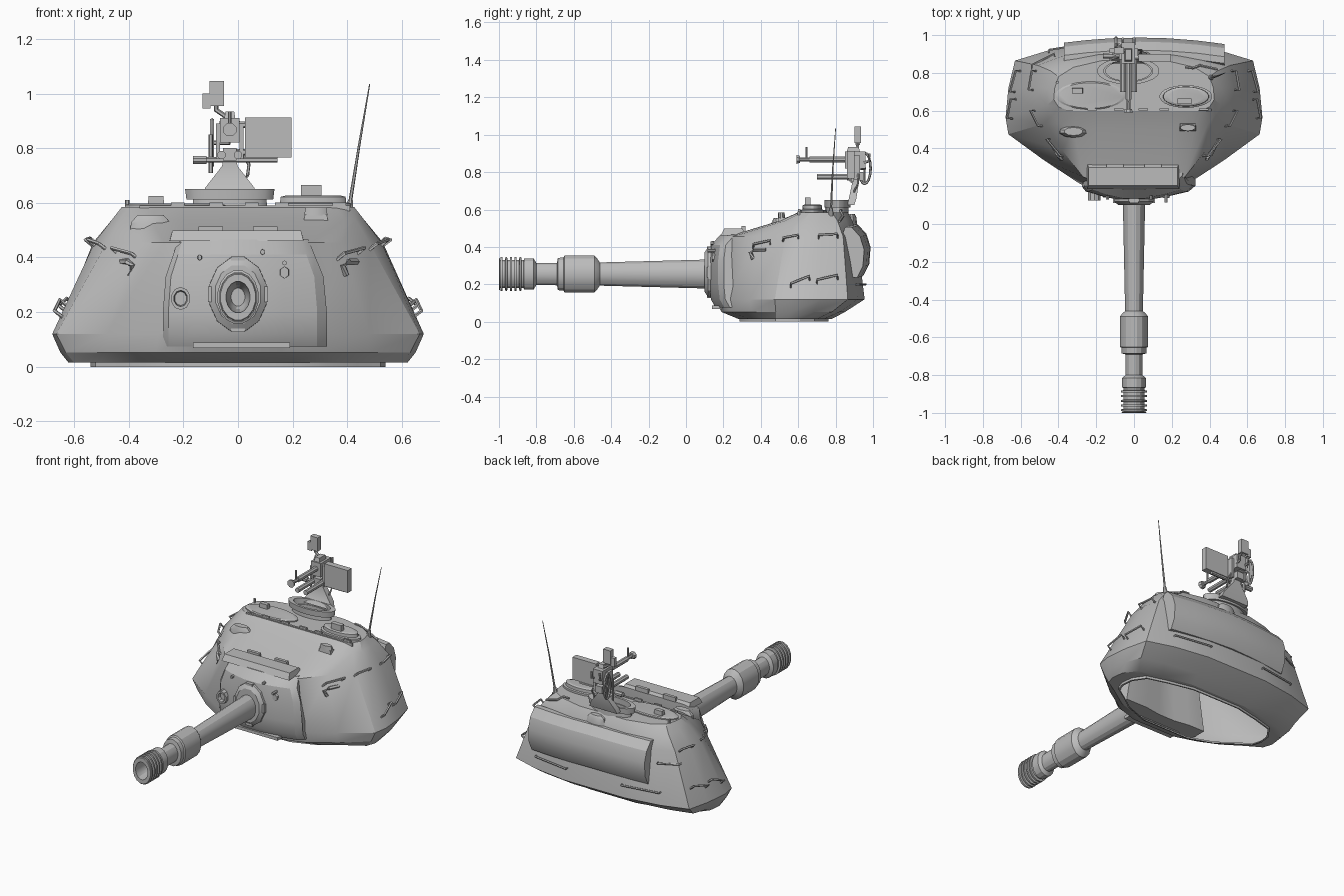
import bpy, bmesh, math
from mathutils import Vector
from mathutils.bvhtree import BVHTree

if "Cube" in bpy.data.objects:
    bpy.data.objects.remove(bpy.data.objects["Cube"])

grey = bpy.data.materials.new("plain_grey")
grey.diffuse_color = (0.5, 0.5, 0.5, 1)
grey.use_nodes = True
grey.node_tree.nodes["Principled BSDF"].inputs["Base Color"].default_value = grey.diffuse_color


def loft(name, rings, cap0=True, cap1=True, closed=False):
    """Skin a list of equal-length point rings."""
    bm = bmesh.new()
    vs = [[bm.verts.new(p) for p in r] for r in rings]
    n = len(rings[0])
    pairs = list(zip(vs, vs[1:])) + ([(vs[-1], vs[0])] if closed else [])
    for a, b in pairs:
        for i in range(n):
            j = (i + 1) % n
            bm.faces.new((a[i], a[j], b[j], b[i]))
    if not closed:
        if cap0:
            bm.faces.new(vs[0])
        if cap1:
            bm.faces.new(vs[-1])
    bmesh.ops.recalc_face_normals(bm, faces=bm.faces)
    me = bpy.data.meshes.new(name)
    bm.to_mesh(me)
    bm.free()
    me.materials.append(grey)
    ob = bpy.data.objects.new(name, me)
    bpy.context.collection.objects.link(ob)
    return ob


def circle(n):
    return [(math.cos(2 * math.pi * (i + .5) / n), math.sin(2 * math.pi * (i + .5) / n)) for i in range(n)]


def lathe_y(name, prof, x, z, sx=.76, n=16, closed=False):
    return loft(name, [[(x + r * sx * c, y, z + r * s) for c, s in circle(n)] for y, r in prof], closed=closed)


def disc(name, x, y, prof, n=20, closed=False, ratio=.43):
    """Upright oval turned part, profile of (radius, z)."""
    return loft(name, [[(x + r * c, y + r * ratio * s, z) for c, s in circle(n)] for r, z in prof], closed=closed)


def box(name, x0, x1, y0, y1, z0, z1, taper=0.0):
    def rect(z, t):
        a, b = (x1 - x0) / 2 * t, (y1 - y0) / 2 * t
        return [(x0 + a, y0 + b, z), (x1 - a, y0 + b, z), (x1 - a, y1 - b, z), (x0 + a, y1 - b, z)]
    return loft(name, [rect(z0, 0), rect(z1, taper)])


def tube(name, pts, r, r_end=None, n=6):
    pts = [Vector(p) for p in pts]
    rings = []
    for i, p in enumerate(pts):
        d = (pts[min(i + 1, len(pts) - 1)] - pts[max(i - 1, 0)]).normalized()
        u = d.cross(Vector((0, 0, 1)) if abs(d.z) < .9 else Vector((1, 0, 0))).normalized()
        w = d.cross(u)
        k = r if r_end is None else r + (r_end - r) * i / (len(pts) - 1)
        rings.append([p + u * c * k + w * s * k for c, s in circle(n)])
    return loft(name, rings)


# Turret shell: half outlines at rising heights, mirrored, open below
layers = [
    (.015, [(.2, .28), (.38, .34), (.5, .42), (.6, .48), (.62, .54), (.61, .62), (.55, .7), (.4, .74), (.2, .78)]),
    (.052, [(.16, .19), (.3, .235), (.48, .35), (.63, .48), (.65, .56), (.635, .68), (.6, .78), (.45, .82), (.22, .85)]),
    (.12, [(.16, .155), (.29, .215), (.48, .34), (.665, .475), (.68, .565), (.665, .72), (.63, .865), (.45, .92), (.22, .955)]),
    (.455, [(.2, .22), (.27, .25), (.38, .39), (.48, .53), (.525, .61), (.53, .72), (.51, .84), (.39, .885), (.2, .915)]),
    (.54, [(.2, .5), (.32, .505), (.39, .53), (.43, .58), (.46, .63), (.46, .72), (.44, .81), (.35, .855), (.18, .89)]),
    (.585, [(.2, .6), (.3, .6), (.36, .605), (.4, .62), (.425, .66), (.42, .72), (.4, .78), (.32, .83), (.17, .865)]),
]
rings = [[(x, y, z) for x, y in h] + [(-x, y, z) for x, y in reversed(h)] for z, h in layers]
lip = [[(x * .87, .52 + (y - .525) * .95, z) for x, y, _ in rings[0]] for z in (.0, .015)]
inner = [(x * .85, .52 + (y - .525) * .92, 0) for x, y, _ in rings[0]]
turret = loft("turret_shell", [inner] + lip + rings, cap0=False)
bm = bmesh.new()
bm.from_mesh(turret.data)
bvh = BVHTree.FromBMesh(bm)
bm.free()


def probe(start, direction, axis, fallback):
    """Coordinate where a ray meets the shell."""
    h = bvh.ray_cast(Vector(start), Vector(direction))[0]
    return h[axis] if h else fallback


def side_x(y, z):
    return probe((2, y, z), (-1, 0, 0), 0, .5)


def front_y(x, z):
    return probe((x, -2, z), (0, 1, 0), 1, .3)


def rear_y(x, z):
    return probe((x, 3, z), (0, -1, 0), 1, .9)


def roof_z(x, y):
    return probe((x, y, 3), (0, 0, -1), 2, .55)


# Bulged gun shield, a closed skin of columns
prof = [(.155, .075), (.13, .12), (.122, .2), (.122, .33), (.132, .41), (.18, .465), (.3, .468), (.3, .075)]
cols = [(-.275, .075), (-.255, .05), (-.16, .022), (-.06, .003), (.06, .003), (.17, .022), (.29, .05), (.325, .08)]
loft("gun_shield", [[(x * (1 - .25 * max(0, z - .3) / .2), min(y + dy, .32), z) for y, z in prof] for x, dy in cols])
box("shield_lower_lip", -.165, .19, .14, .22, .068, .088)
loft("shield_hood", [[(x, .185, .46), (x * .96, .205, .499), (x * .96, .3, .499), (x, .325, .465)] for x in (-.25, .24)])
lathe_y("gun_collar", [(.16, .14), (.118, .138), (.1, .11), (.1, .08)], 0, .265, .78, 12)
for i, (sx, sz) in enumerate([(-1, 0), (1, 0), (0, 1), (0, -1)]):
    cx, cz = sx * .085, .265 + sz * .11
    box(f"collar_lug_{i}", cx - .025, cx + .025, .112, .14, cz - .028, cz + .028)

# Gun barrel with fume sleeve and finned muzzle, bored at the front
Z = .255
lathe_y("gun_barrel", [(.15, .08), (-.47, .063), (-.84, .06)], 0, Z)
lathe_y("fume_sleeve", [(-.46, .062), (-.475, .085), (-.49, .1), (-.65, .1), (-.655, .09), (-.685, .088), (-.69, .06)], 0, Z)
p = [(-.8, .06), (-.815, .085), (-.865, .085), (-.868, .076)]
for k in range(5):
    y = -.88 - k * .025
    p += [(y, .076), (y - .001, .092), (y - .011, .092), (y - .012, .076)]
p += [(-.994, .076), (-.995, .088), (-1, .085), (-1, .058), (-.86, .045), (-.8, .01)]
lathe_y("muzzle_brake", p, 0, Z)

# Shield fittings
lathe_y("coaxial_port", [(.17, .042), (.125, .042), (.125, .03), (.15, .026)], -.21, .25, .85, 10)
lathe_y("sight_plug", [(.17, .024), (.138, .022)], .17, .345, .8, 6)
for x, z in ((-.14, .4), (.09, .42)):
    lathe_y("shield_pin", [(.15, .011), (.13, .01)], x, z, .8, 6)
tube("side_pin", [(.17, .18, .38), (.17, .115, .38)], .009)

# Stowage bin wrapped around the rear
sec = [(.86, .25), (.95, .25), (.98, .31), (.987, .4), (.965, .47), (.92, .52), (.885, .52), (.86, .45)]
loft("rear_bin", [[(x, y - .17 * (x - .03) ** 2, z - .03 * abs(x)) for y, z in sec]
                  for x in (-.37, -.25, -.12, .03, .18, .33, .48)])

# Grab rails on both sides
rails = [(.36, .45, .40, .42), (.52, .6, .435, .45), (.71, .81, .45, .455), (.56, .66, .19, .23), (.7, .81, .21, .235)]
for s, tag in ((1, "right"), (-1, "left")):
    for k, (ya, yb, za, zb) in enumerate(rails):
        xa, xb = side_x(ya, za), side_x(yb, zb)
        tube(f"{tag}_rail_{k}", [(s * (xa - .01), ya, za - .015), (s * (xa + .026), ya, za + .015),
                                 (s * (xb + .026), yb, zb + .015), (s * (xb - .01), yb, zb - .015)], .007, n=5)
    # Lifting hooks on the cheeks
    hook = [(x, front_y(x, z) - d, z) for x, z, d in ((.435, .385, 0), (.405, .385, .02), (.385, .37, .02), (.395, .335, 0))]
    tube(f"{tag}_lifting_hook", [(s * x, y, z) for x, y, z in hook], .011, n=5)
# Rear rails
for xa, xb, z in ((-.54, -.42, .38), (-.45, -.2, .2), (.2, .45, .2)):
    a, b = rear_y(xa, z), rear_y(xb, z)
    tube("rear_rail", [(xa, a - .01, z), (xa, a + .015, z), (xb, b + .015, z), (xb, b - .01, z)], .006, n=5)
tube("roof_rail", [(x, y, roof_z(x, y) + .01) for x, y in ((.27, .83), (.31, .825), (.35, .84), (.44, .82))], .007)

# Roof: hatch plate, commander cupola, periscopes, blisters
disc("large_hatch", -.23, .68, [(.185, .57), (.185, .592), (.17, .597)], 24, ratio=.4)
box("hatch_periscope", -.33, -.27, .69, .72, .59, .625, .1)
disc("cupola", .275, .675, [(.14, .57), (.14, .598), (.122, .602), (.12, .622), (.1, .627)], 24)
box("cupola_periscope", .23, .305, .635, .665, .62, .665)
box("roof_front_strip", -.36, .41, .597, .61, .57, .59)
for x in (-.22, -.08, .05, .16, .37):
    box("roof_strip_block", x - .025, x + .025, .6, .612, .585, .602)
for x in (-.1, .1):
    box("hood_hinge", x - .045, x + .045, .298, .318, .47, .513)
z = roof_z(-.32, .49)
disc("left_blister", -.32, .49, [(.08, z - .05), (.075, z - .005), (.05, z + .022)], 10)
z = roof_z(.28, .51)
box("right_sight_base", .235, .335, .49, .535, z - .04, z + .015, .2)
disc("right_sight_head", .285, .51, [(.045, z + .01), (.04, z + .04)], 10)
disc("rear_vent", .03, .885, [(.07, .52), (.06, .56), (.04, .575)], 10)

# Whip antenna
tube("antenna_base", [(.405, .775, .56), (.412, .775, .61)], .018, .01, 8)
tube("antenna_whip", [(.41, .775, .6), (.445, .785, .82), (.482, .8, 1.035)], .007, .002)
tube("roof_post", [(-.405, .75, .56), (-.405, .75, .61)], .008)

# Machine gun ring and pedestal
disc("gun_ring", -.03, .81, [(.16, .612), (.165, .65), (.13, .65), (.13, .612)], 24, closed=True)
disc("gun_ring_base", -.03, .81, [(.14, .57), (.135, .612), (.12, .612), (.12, .575)], 24, closed=True)
loft("pedestal", [[(-.03 + a * w, y + b * d, z) for a, b in ((-1, -1), (1, -1), (1, 1), (-1, 1))]
                  for y, z, w, d in ((.875, .625, .1, .025), (.89, .655, .09, .02), (.905, .735, .028, .018), (.905, .78, .022, .018))])

# Machine gun
box("gun_cradle", -.055, -.005, .86, .95, .755, .8)
box("receiver", -.065, .005, .85, .96, .82, .91)
box("receiver_cover", -.05, -.01, .86, .93, .91, .935, .2)
for x in (-.08, .005):
    box("cradle_plate", x, x + .015, .87, .93, .76, .89)
tube("machine_gun_barrel", [(-.03, .87, .868), (-.03, .66, .868)], .017, n=8)
tube("machine_gun_muzzle", [(-.03, .68, .868), (-.03, .6, .868)], .011, n=8)
tube("flash_guard", [(-.03, .61, .868), (-.03, .59, .868)], .02, .026, 8)
tube("front_sight", [(-.03, .645, .865), (-.03, .645, .935)], .006)
for x in (-.06, 0):
    tube("recoil_tube", [(x, .87, .775), (x, .7, .775)], .016, n=8)
tube("cross_bar", [(-.15, .89, .757), (.145, .89, .757)], .01)
tube("cross_knob", [(-.165, .89, .757), (-.115, .89, .757)], .016, n=8)
tube("control_rod", [(-.1, .9, .71), (-.1, .9, .85)], .008)
tube("cable", [(.01, .92, .8), (.04, .92, .74), (.035, .9, .7), (.01, .9, .66)], .006)
box("ammo_box", .025, .195, .86, .9, .765, .912)
for z in (.785, .885):
    tube("box_bracket", [(-.01, .88, z), (.03, .88, z)], .012)
hub = Vector((-.095, .955, .82))
loft("hand_wheel", [[hub + Vector((.008 * c, math.cos(a) * (.032 + .007 * s), math.sin(a) * (.082 + .008 * s)))
                     for c, s in circle(6)] for a in [i * math.pi / 8 for i in range(16)]], closed=True)
tube("wheel_axle", [(-.1, .955, .82), (-.03, .93, .82)], .009)
tube("wheel_spoke", [hub + Vector((0, 0, -.08)), hub + Vector((0, 0, .08))], .006)
for x in (-.06, 0):
    tube("hand_grip", [(x, .95, .85), (x, .98, .86), (x, .98, .9)], .008)
tube("sight_stem", [(-.03, .91, .9), (-.05, .915, .92), (-.08, .918, .94), (-.08, .918, .97)], .009)
box("sight_panel", -.105, -.052, .9, .935, .955, 1.045)
box("sight_eyepiece", -.13, -.1, .905, .93, .945, 1.0)

# Smooth shading with crisp edges
bpy.ops.object.select_all(action='SELECT')
bpy.context.view_layer.objects.active = turret
bpy.ops.object.shade_smooth_by_angle(angle=math.radians(24))
